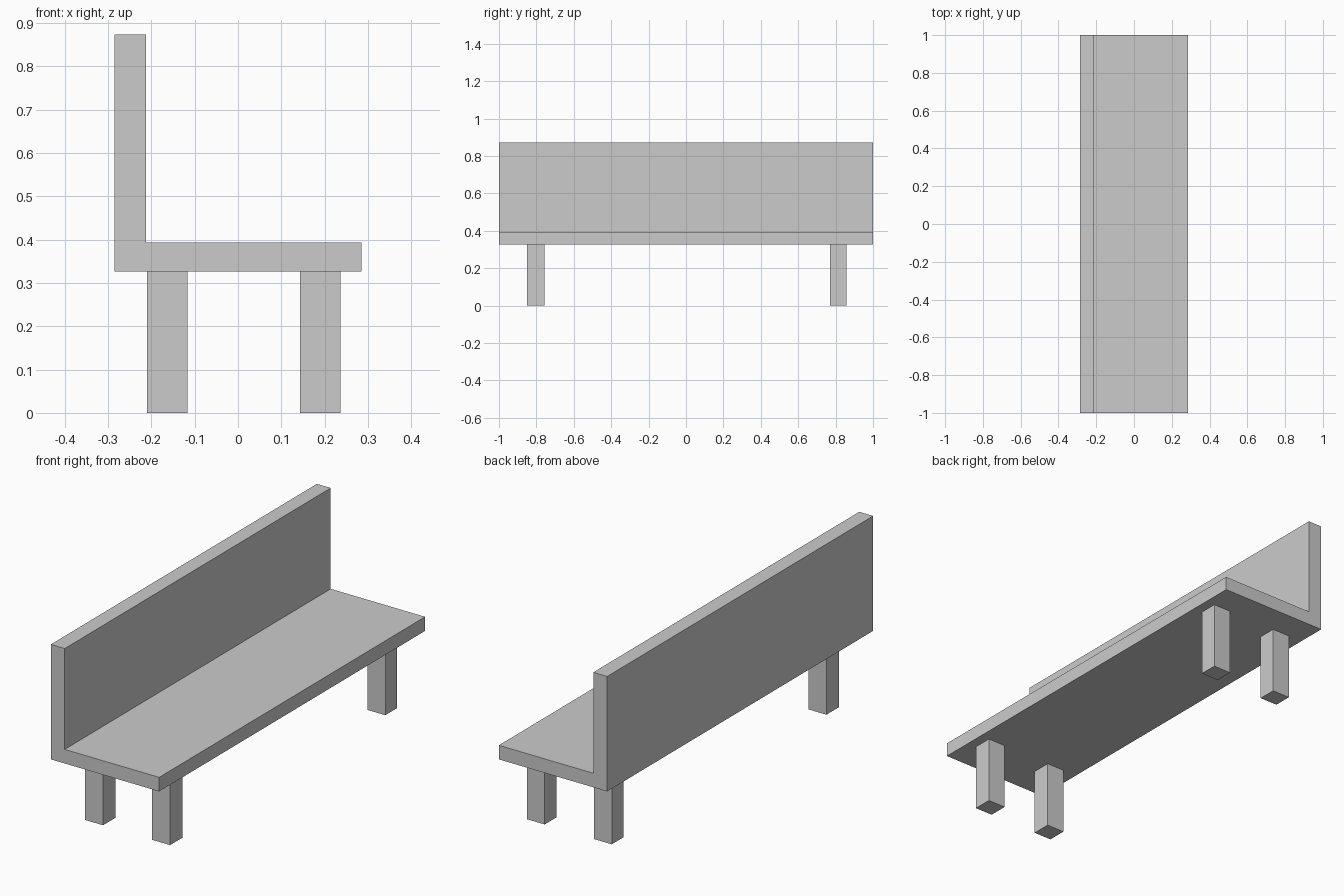
import bpy, bmesh

if "Cube" in bpy.data.objects:
    bpy.data.objects.remove(bpy.data.objects["Cube"])


def extrude_profile(name, points, y0, y1):
    """Extrude an x-z outline along y."""
    bm = bmesh.new()
    face = bm.faces.new([bm.verts.new((x, y0, z)) for x, z in points])
    result = bmesh.ops.extrude_face_region(bm, geom=[face])
    moved = [v for v in result["geom"] if isinstance(v, bmesh.types.BMVert)]
    bmesh.ops.translate(bm, verts=moved, vec=(0, y1 - y0, 0))
    bmesh.ops.recalc_face_normals(bm, faces=bm.faces)
    mesh = bpy.data.meshes.new(name)
    bm.to_mesh(mesh)
    bm.free()
    obj = bpy.data.objects.new(name, mesh)
    bpy.context.collection.objects.link(obj)
    return obj


SEAT_BOTTOM, SEAT_TOP, BACK_TOP = 0.326, 0.393, 0.873

# Seat and backrest: one L-shaped slab
extrude_profile("seat_and_backrest", [
    (-0.285, SEAT_BOTTOM), (0.285, SEAT_BOTTOM), (0.285, SEAT_TOP),
    (-0.212, SEAT_TOP), (-0.212, BACK_TOP), (-0.285, BACK_TOP)], -1.0, 1.0)

# Four square legs
for side, x0, x1 in (("back", -0.21, -0.116), ("front", 0.143, 0.237)):
    for end, y0, y1 in (("near", -0.849, -0.756), ("far", 0.769, 0.858)):
        extrude_profile(f"{side}_leg_{end}", [
            (x0, 0), (x1, 0), (x1, SEAT_BOTTOM), (x0, SEAT_BOTTOM)], y0, y1)
